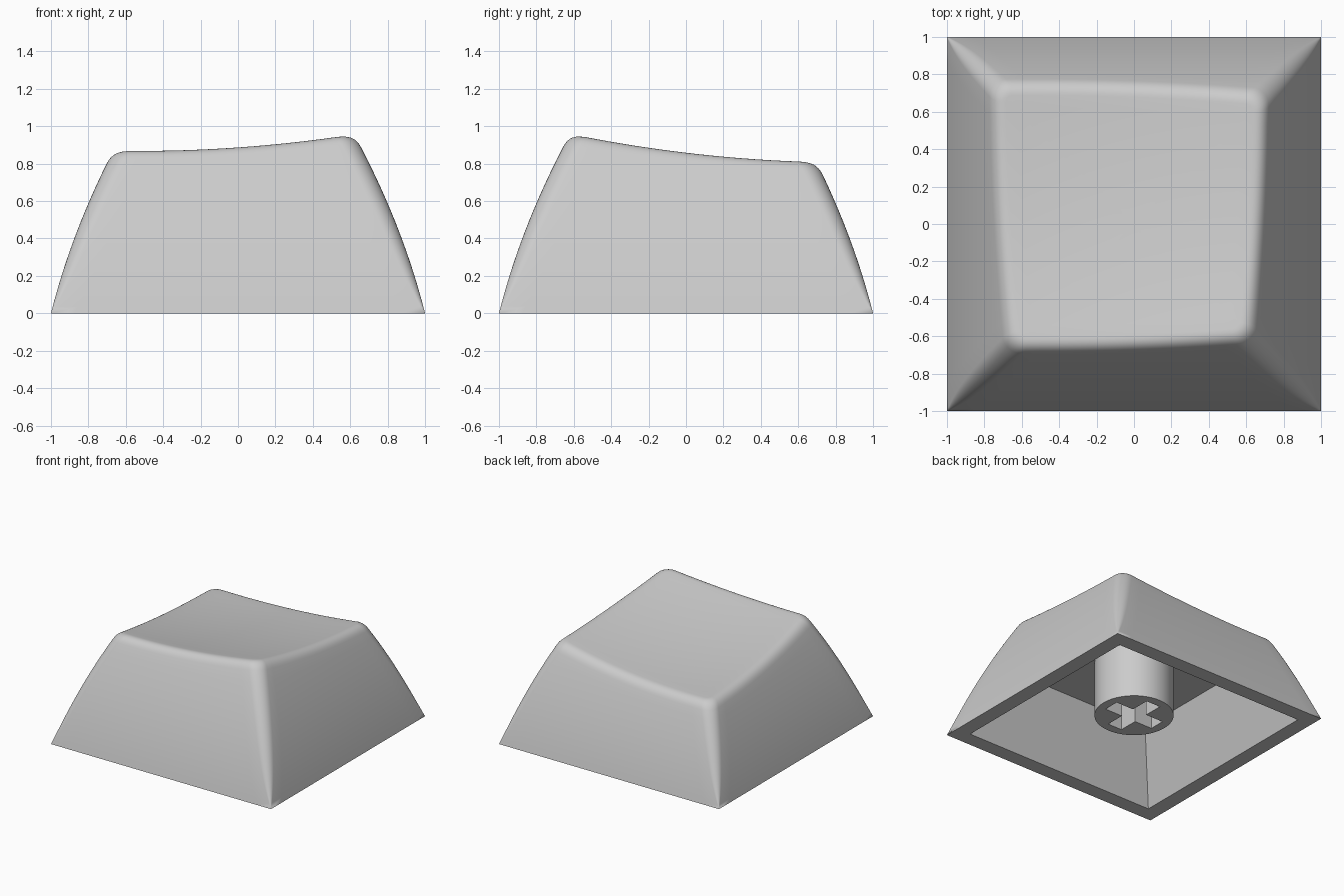
import bpy, bmesh, math

if "Cube" in bpy.data.objects:
    bpy.data.objects.remove(bpy.data.objects["Cube"])

grey = bpy.data.materials.new("warm_grey_plastic")
grey.diffuse_color = (0.6, 0.6, 0.6, 1)
grey.use_nodes = True
grey.node_tree.nodes["Principled BSDF"].inputs["Base Color"].default_value = grey.diffuse_color

ARC, SIDE = 8, 16          # segments per rounded corner and per side
CEIL, STEM_Z = 0.55, 0.10  # cavity ceiling and stem underside


def dish(x, y):
    """Tilted, concave top surface."""
    return 0.781 + 0.079 * x - 0.13 * y + 0.075 * (x * x + y * y)


def half_width(z):
    """Bulging side profile."""
    return 1 - 0.251 * z - 0.1515 * z * z


def corner_radius(z):
    """Corner rounding, sharp at the base and growing upwards."""
    return 0.1 * (1 - math.exp(-z / 0.25))


def rounded_square(h, r):
    """Perimeter with a constant point count."""
    pts = []
    for k in range(4):
        ca, sa = math.cos(k * math.pi / 2), math.sin(k * math.pi / 2)
        local = [(h, -(h - r) + 2 * (h - r) * i / SIDE) for i in range(SIDE)]
        for i in range(ARC):
            a = math.pi / 2 * i / ARC
            local.append((h - r + r * math.cos(a), h - r + r * math.sin(a)))
        pts += [(x * ca - y * sa, x * sa + y * ca) for x, y in local]
    return pts


COUNT = 4 * (ARC + SIDE)


def side_point(i, z, inset=0.0):
    return rounded_square(half_width(z) - inset, max(corner_radius(z) - inset, 0))[i]


def finish(name, bm, smooth=True):
    bmesh.ops.recalc_face_normals(bm, faces=bm.faces)
    mesh = bpy.data.meshes.new(name)
    bm.to_mesh(mesh)
    bm.free()
    ob = bpy.data.objects.new(name, mesh)
    bpy.context.collection.objects.link(ob)
    mesh.materials.append(grey)
    if smooth:
        bpy.ops.object.select_all(action='DESELECT')
        ob.select_set(True)
        bpy.context.view_layer.objects.active = ob
        bpy.ops.object.shade_smooth_by_angle(angle=math.radians(30))
    return ob


# Height where each perimeter point of the wall meets the dished top
edge = []
for i in range(COUNT):
    z = 0.85
    for _ in range(10):
        z = dish(*side_point(i, z))
    edge.append(z)

# Cavity, from ceiling down to the rim
rings = [[(x, y, z) for x, y in rounded_square(h, 0)]
         for h, z in ((0.68, CEIL), (0.876, 0))]

# Outer walls
for k in range(15):
    t = (k / 14) ** 1.2
    rings.append([(*side_point(i, t * (edge[i] - 0.06)), t * (edge[i] - 0.06))
                  for i in range(COUNT)])

# Rounded lip between the walls and the top
lip = []
for i in range(COUNT):
    z = edge[i]
    a = (*side_point(i, z - 0.06), z - 0.06)
    e = (*side_point(i, z), z)
    bx, by = side_point(i, z, 0.06)
    lip.append((a, e, (bx, by, dish(bx, by))))
for k in range(1, 8):
    t = k / 7
    rings.append([tuple((1 - t) ** 2 * p + 2 * t * (1 - t) * q + t * t * r
                        for p, q, r in zip(a, e, b)) for a, e, b in lip])

# Dished top, closing to the centre
for k in range(9, -1, -1):
    s = k / 10
    rings.append([(b[0] * s, b[1] * s, dish(b[0] * s, b[1] * s)) for _, _, b in lip])

bm = bmesh.new()
loops = [[bm.verts.new(p) for p in ring] for ring in rings]
bm.faces.new(loops[0])
for low, high in zip(loops, loops[1:]):
    for i in range(COUNT):
        j = (i + 1) % COUNT
        bm.faces.new((low[i], low[j], high[j], high[i]))
bmesh.ops.remove_doubles(bm, verts=bm.verts, dist=0.0002)
finish("cap_shell", bm)


def prism(name, outline, z0, z1, smooth):
    bm = bmesh.new()
    face = bm.faces.new([bm.verts.new((x, y, z0)) for x, y in outline])
    top = bmesh.ops.extrude_face_region(bm, geom=[face], use_keep_orig=True)["geom"]
    bmesh.ops.translate(bm, vec=(0, 0, z1 - z0),
                        verts=[v for v in top if isinstance(v, bmesh.types.BMVert)])
    return finish(name, bm, smooth)


# Round stem with a cross-shaped socket
circle = [(0.298 * math.cos(math.tau * i / 64), 0.298 * math.sin(math.tau * i / 64))
          for i in range(64)]
stem = prism("stem", circle, STEM_Z, CEIL + 0.002, True)

L, W = 0.225, 0.065
cross = []
for k in range(4):
    c, s = round(math.cos(k * math.pi / 2)), round(math.sin(k * math.pi / 2))
    cross += [(x * c - y * s, x * s + y * c) for x, y in ((L, -W), (L, W), (W, W))]
cutter = prism("socket_cutter", cross, STEM_Z - 0.1, CEIL + 0.1, False)
cutter.hide_render = True
cutter.hide_set(True)

cut = stem.modifiers.new("socket", 'BOOLEAN')
cut.operation, cut.solver, cut.object = 'DIFFERENCE', 'EXACT', cutter
